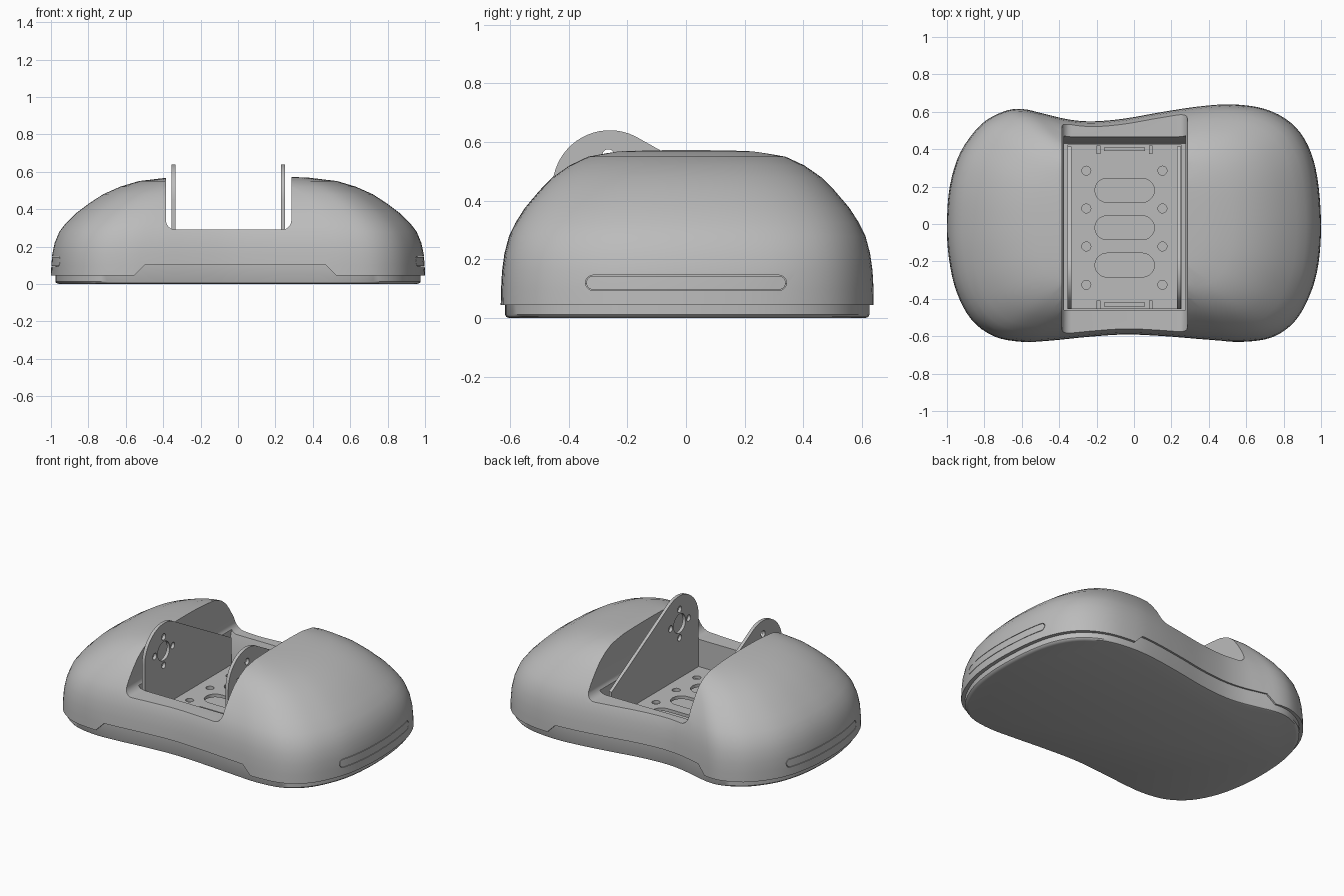
import bpy, bmesh, math
from mathutils import Vector

if "Cube" in bpy.data.objects:
    bpy.data.objects.remove(bpy.data.objects["Cube"], do_unlink=True)

grey = bpy.data.materials.new("plain_grey")
grey.use_nodes = True
colour = (0.5, 0.5, 0.5, 1)
grey.diffuse_color = colour
grey.node_tree.nodes["Principled BSDF"].inputs["Base Color"].default_value = colour


def finish(name, bm):
    bmesh.ops.recalc_face_normals(bm, faces=bm.faces)
    mesh = bpy.data.meshes.new(name)
    bm.to_mesh(mesh)
    bm.free()
    mesh.materials.append(grey)
    obj = bpy.data.objects.new(name, mesh)
    bpy.context.collection.objects.link(obj)
    return obj


def prism(name, points, axis, low, high):
    """Extrude a flat profile along one axis."""
    place = {"x": lambda u, v, w: (w, u, v),
             "y": lambda u, v, w: (u, w, v),
             "z": lambda u, v, w: (u, v, w)}[axis]
    bm = bmesh.new()
    ends = [[bm.verts.new(place(u, v, w)) for u, v in points] for w in (low, high)]
    for end in ends:
        bm.faces.new(end)
    for i in range(len(points)):
        j = (i + 1) % len(points)
        bm.faces.new((ends[0][i], ends[0][j], ends[1][j], ends[1][i]))
    return finish(name, bm)


def box(name, x, y, z):
    return prism(name, [(x[0], y[0]), (x[1], y[0]), (x[1], y[1]), (x[0], y[1])], "z", *z)


def arc(u, v, radius, start, end, steps=10):
    angles = [math.radians(start + (end - start) * i / steps) for i in range(steps + 1)]
    return [(u + radius * math.cos(a), v + radius * math.sin(a)) for a in angles]


def stadium(u, v, half_length, radius):
    return (arc(u + half_length, v, radius, -90, 90)
            + arc(u - half_length, v, radius, 90, 270))


def circle(u, v, radius):
    return arc(u, v, radius, 0, 345, 23)


def boolean(obj, cutter, operation="DIFFERENCE", keep=False):
    mod = obj.modifiers.new("cut", "BOOLEAN")
    mod.object, mod.operation, mod.solver = cutter, operation, "EXACT"
    bpy.context.view_layer.objects.active = obj
    bpy.ops.object.modifier_apply(modifier=mod.name)
    if not keep:
        bpy.data.objects.remove(cutter, do_unlink=True)


def smooth(obj, degrees=35):
    bpy.ops.object.select_all(action="DESELECT")
    obj.select_set(True)
    bpy.context.view_layer.objects.active = obj
    bpy.ops.object.shade_smooth_by_angle(angle=math.radians(degrees))


def smooth_loop(points, steps=4):
    """Closed Catmull-Rom curve through the points."""
    pts = [Vector(p) for p in points]
    n, out = len(pts), []
    for i in range(n):
        a, b, c, d = (pts[(i + k) % n] for k in (-1, 0, 1, 2))
        for s in range(steps):
            t = s / steps
            out.append((2 * b + (c - a) * t + (2 * a - 5 * b + 4 * c - d) * t * t
                        + (3 * b - a - 3 * c + d) * t ** 3) / 2)
    return out


def loft(name, outline, levels, peak=None):
    """Stack scaled outlines, closing with a cap or a peak."""
    bm = bmesh.new()
    rings = [[bm.verts.new((p.x * s, p.y * s, z)) for p in outline] for s, z in levels]
    n = len(outline)
    for low, high in zip(rings, rings[1:]):
        for i in range(n):
            j = (i + 1) % n
            bm.faces.new((low[i], low[j], high[j], high[i]))
    bm.faces.new(rings[0])
    if peak is None:
        bm.faces.new(rings[-1])
    else:
        tip = bm.verts.new((0, 0, peak))
        for i in range(n):
            bm.faces.new((rings[-1][i], rings[-1][(i + 1) % n], tip))
    return finish(name, bm)


# Waisted plan outline
outline = smooth_loop([
    (-1, 0), (-.985, .2), (-.93, .38), (-.82, .53), (-.7, .6), (-.6, .615),
    (-.48, .59), (-.35, .56), (-.22, .55), (-.05, .565), (.15, .6), (.35, .63),
    (.52, .64), (.7, .615), (.84, .54), (.93, .42), (.98, .25), (1, 0),
    (.985, -.22), (.94, -.38), (.86, -.52), (.74, -.605), (.58, -.63), (.4, -.62),
    (.15, -.6), (-.05, -.592), (-.25, -.605), (-.45, -.625), (-.6, -.63),
    (-.75, -.6), (-.87, -.51), (-.95, -.36), (-.99, -.18)])

# Domed shell and inset base
shell = loft("shell", outline, [
    (1, .045), (.998, .1), (.993, .16), (.98, .22), (.955, .28), (.92, .325),
    (.87, .375), (.79, .435), (.72, .48), (.63, .52), (.53, .55), (.38, .568),
    (.2, .576)], peak=.578)
base = loft("base", outline, [(.955, 0), (.97, .004), (.977, .012), (.977, .12)])

# Side bars, fitted into the shell with a hairline gap
for side, low, high in (("left", .9, 1.1), ("right", -1.1, -.9)):
    bar = shell.copy()
    bar.data = shell.data.copy()
    bar.name = side + "_side_bar"
    bpy.context.collection.objects.link(bar)
    boolean(bar, prism("cutter", stadium(0, .12, .317, .023), "x", low, high), "INTERSECT")
    boolean(shell, prism("cutter", stadium(0, .12, .317, .026), "x", low, high))
    smooth(bar)

# Open channel with rounded lower corners
channel = ([(-.385, .8)] + arc(-.335, .34, .05, 180, 270, 6)
           + arc(.235, .34, .05, 270, 360, 6) + [(.285, .8)])
boolean(shell, prism("cutter", channel, "y", -1, 1))

# Deep pocket between the front and back rims
pocket = prism("cutter", [(-.46, .07), (.43, .07), (.44, .2), (.475, .32), (-.46, .32)],
               "x", -.375, .275)
boolean(shell, pocket, keep=True)
boolean(base, pocket)

# Raised lower edge along the front and back
boolean(shell, prism("cutter", [(-.57, .03), (-.5, .1), (.47, .1), (.54, .03)], "y", -1, 1))
smooth(shell)
smooth(base)

# Perforated tray
tray = box("tray", (-.355, .255), (-.455, .425), (.1, .12))
holes = [stadium(-.05, y, .095, .064) for y in (.18, -.02, -.22)]
holes += [circle(x, y, .024) for x in (-.255, .152) for y in (.285, .083, -.12, -.325)]
for hole in holes:
    boolean(tray, prism("cutter", hole, "z", 0, .2))
smooth(tray)

# Upright side brackets with a motor-style hole pattern
profile = ([(-.455, .1)] + arc(-.26, .445, .195, 180, 58, 20) + [(.415, .29), (.415, .1)])
for side, x in (("left", .23), ("right", -.355)):
    bracket = prism(side + "_bracket", profile, "x", x, x + .02)
    drill = [circle(-.265, .465, .06)]
    drill += [circle(u, v, .02) for u, v in arc(-.265, .465, .09, 0, 270, 3)]
    for hole in drill:
        boolean(bracket, prism("cutter", hole, "x", x - .05, x + .07))
    smooth(bracket)

# Clips at the tray ends
for end, y in (("front", -.44), ("back", .39)):
    box(end + "_clip", (-.16, .06), (y, y + .02), (.115, .16))
    for side, x in (("left", .08), ("right", -.2)):
        box(end + "_" + side + "_tab", (x, x + .02), (y - .015, y + .03), (.115, .14))
